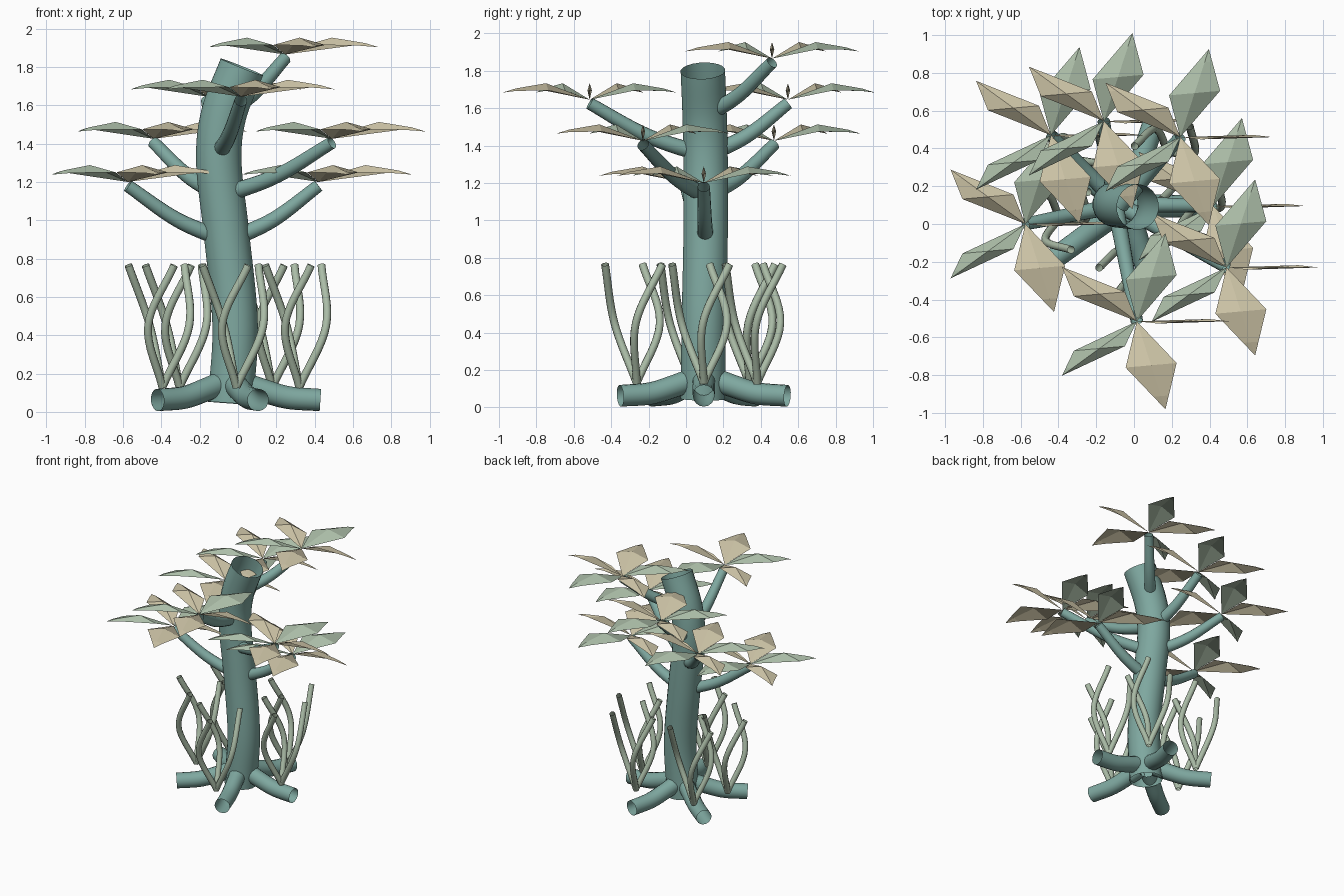
import bpy, bmesh
from math import sin, cos, pi, radians
from mathutils import Vector

if "Cube" in bpy.data.objects:
    bpy.data.objects.remove(bpy.data.objects["Cube"])


def material(name, rgb):
    m = bpy.data.materials.new(name)
    m.diffuse_color = (*rgb, 1)
    m.use_nodes = True
    m.node_tree.nodes["Principled BSDF"].inputs["Base Color"].default_value = m.diffuse_color
    return m


BARK = material("bark", (0.21, 0.39, 0.35))
GREEN = material("pale_green", (0.41, 0.51, 0.39))
TAN = material("tan", (0.62, 0.56, 0.39))


def spline(points, steps=8):
    """Smooth path through the given points (Catmull-Rom)."""
    p = [Vector(q) for q in points]
    p = [2 * p[0] - p[1]] + p + [2 * p[-1] - p[-2]]
    out = []
    for i in range(1, len(p) - 2):
        a, b, c, d = p[i - 1:i + 3]
        for k in range(steps):
            t = k / steps
            out.append(0.5 * (2 * b + (c - a) * t + (2 * a - 5 * b + 4 * c - d) * t * t
                              + (3 * b - a - 3 * c + d) * t ** 3))
    return out + [p[-2]]


def finish(name, bm, mat):
    me = bpy.data.meshes.new(name)
    bm.to_mesh(me)
    bm.free()
    me.materials.append(mat)
    ob = bpy.data.objects.new(name, me)
    bpy.context.collection.objects.link(ob)
    return ob


def tube(name, points, r0, r1, mat, sides=16):
    """Open-ended smooth tube along a path."""
    path = spline(points)
    bm = bmesh.new()
    rings = []
    n = len(path) - 1
    side = None
    for i, c in enumerate(path):
        tan = (path[min(i + 1, n)] - path[max(i - 1, 0)]).normalized()
        if side is None:
            side = tan.orthogonal()
        side = (side - tan * side.dot(tan)).normalized()
        up = tan.cross(side)
        r = r0 + (r1 - r0) * i / n
        rings.append([bm.verts.new(c + r * (cos(2 * pi * k / sides) * side + sin(2 * pi * k / sides) * up))
                      for k in range(sides)])
    for a, b in zip(rings, rings[1:]):
        for k in range(sides):
            j = (k + 1) % sides
            bm.faces.new((a[k], a[j], b[j], b[k])).smooth = True
    return finish(name, bm, mat)


def leaf(name, origin, angle, mat):
    """Folded diamond leaf; its width always runs along x."""
    o = Vector(origin)
    d = Vector((cos(angle), sin(angle), 0))
    w = Vector((0.135, 0.012, 0))

    def row(t, s, zc, ze):
        m = o + d * 0.49 * t
        return [bm.verts.new(m + w * s * k + Vector((0, 0, z))) for k, z in ((-1, ze), (0, zc), (1, ze))]

    bm = bmesh.new()
    base = bm.verts.new(o)
    a = row(0.5, 1, 0.088, 0.05)
    b = row(0.85, 0.3, 0.06, 0.047)
    tip = bm.verts.new(o + d * 0.49 + Vector((0, 0, 0.038)))
    for i in (0, 1):
        bm.faces.new((base, a[i + 1], a[i]))
        bm.faces.new((a[i], a[i + 1], b[i + 1], b[i]))
        bm.faces.new((b[i], b[i + 1], tip))
    # make every leaf face upward
    for f in bm.faces:
        f.normal_update()
        if f.normal.z < 0:
            f.normal_flip()
    return finish(name, bm, mat)


# Trunk
trunk = [(-0.04, 0.09, 0.045), (-0.015, 0.095, 0.45), (-0.06, 0.105, 0.93),
         (-0.10, 0.105, 1.3), (-0.075, 0.10, 1.55), (0.02, 0.09, 1.80)]
tube("trunk", trunk, 0.12, 0.12, BARK, 20)
trunk_path = spline(trunk, 24)

# Roots
CX, CY = -0.04, 0.095
for i in range(5):
    a = 2 * pi * i / 5
    tube(f"root_{i + 1}", [(CX + r * cos(a), CY + r * sin(a), z)
                           for r, z in ((0.06, 0.15), (0.16, 0.115), (0.30, 0.075), (0.47, 0.062))],
         0.062, 0.058, BARK)

# Branches, each ending in a rosette of five leaves
tips = [(0.42, 0.095, 1.20), (-0.575, 0.0, 1.20), (0.49, -0.23, 1.425), (-0.44, 0.47, 1.425),
        (0.015, -0.515, 1.645), (-0.16, 0.545, 1.645), (0.245, 0.46, 1.865)]
for i, t in enumerate(tips):
    tip = Vector(t)
    start = min(trunk_path, key=lambda p: abs(p.z - (tip.z - 0.30))).copy()
    end = tip - Vector((0, 0, 0.02))
    mid = (start + end) / 2 - Vector((0, 0, 0.035))
    tube(f"branch_{i + 1}", [start, mid, end], 0.045, 0.033, BARK)
    for k in range(5):
        leaf(f"leaf_{i + 1}_{k + 1}", tip, 2 * pi * k / 5, GREEN if k % 2 else TAN)

# Ground stems: five tufts of three twisted shoots
for i in range(5):
    a = radians(137.5 * i)
    bx, by = CX + 0.36 * cos(a), CY + 0.36 * sin(a)
    for k, deg in enumerate((170, 50, -70)):
        top, mid = radians(deg), radians(deg - 52)
        tube(f"stem_{i + 1}_{k + 1}",
             [(bx, by, 0.13), (bx + 0.14 * cos(mid), by + 0.14 * sin(mid), 0.45),
              (bx + 0.18 * cos(top), by + 0.18 * sin(top), 0.765)], 0.021, 0.021, GREEN, 10)
